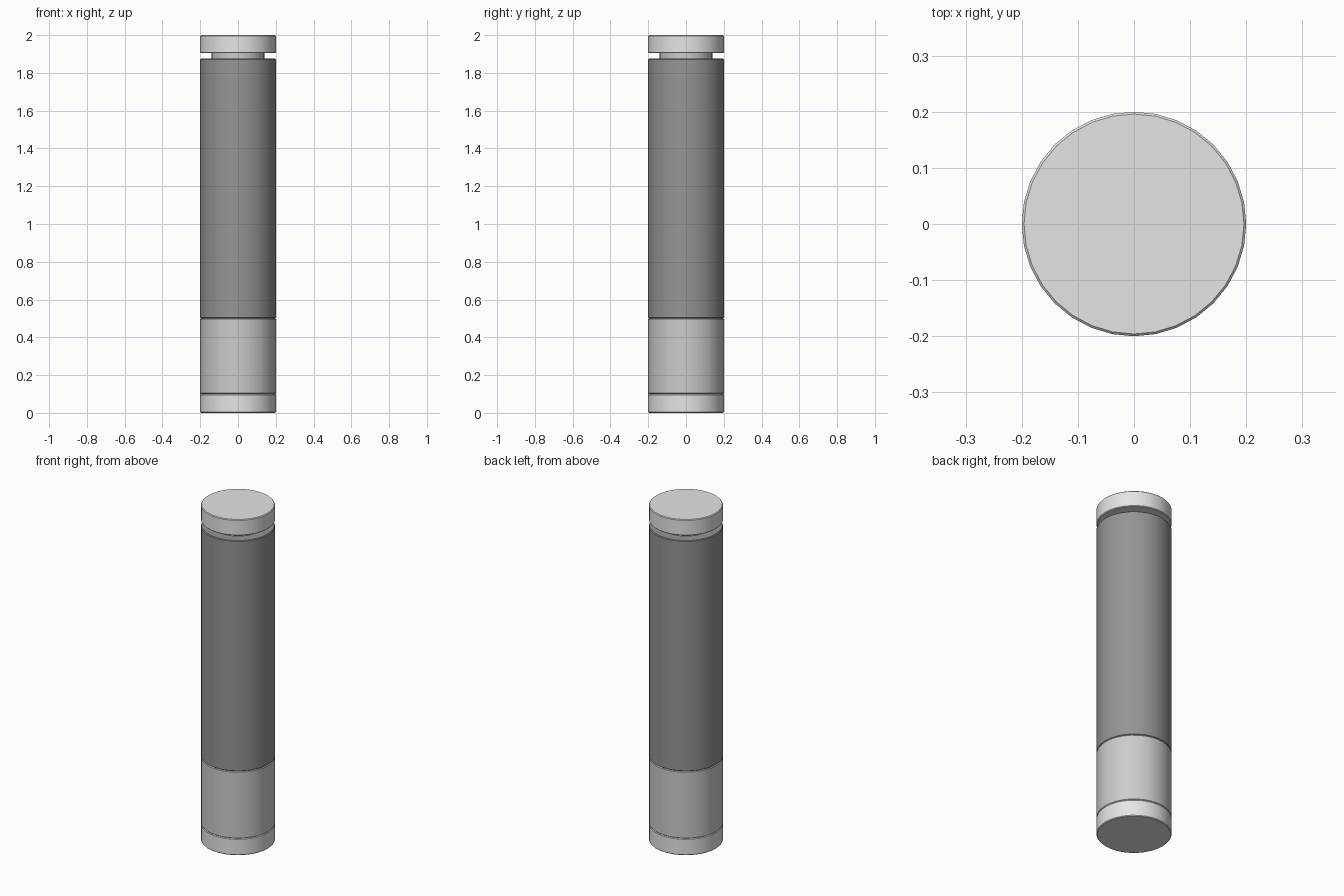
import bpy
import math

if "Cube" in bpy.data.objects:
    bpy.data.objects.remove(bpy.data.objects["Cube"])


def material(name, rgb):
    m = bpy.data.materials.new(name)
    m.diffuse_color = (*rgb, 1)
    m.use_nodes = True
    m.node_tree.nodes["Principled BSDF"].inputs["Base Color"].default_value = m.diffuse_color
    return m


light = material("light_grey", (0.78, 0.78, 0.81))
mid = material("mid_grey", (0.62, 0.62, 0.62))
dark = material("dark_grey", (0.3, 0.3, 0.3))


def section(name, radius, z0, z1, mat, bevel=0.004):
    bpy.ops.mesh.primitive_cylinder_add(vertices=32, radius=radius, depth=z1 - z0,
                                        location=(0, 0, (z0 + z1) / 2))
    ob = bpy.context.object
    ob.name = name
    ob.data.materials.append(mat)
    bpy.ops.object.shade_smooth_by_angle(angle=math.radians(30))
    if bevel:
        b = ob.modifiers.new("edge_bevel", 'BEVEL')
        b.width = bevel
        b.segments = 1
        b.limit_method = 'ANGLE'
        b.angle_limit = math.radians(40)
    return ob


# Stacked sections of the tube, bottom to top
section("base_cap", 0.2, 0.0, 0.1, light)
section("lower_band", 0.2, 0.1, 0.5, mid)
section("main_body", 0.2, 0.5, 1.875, dark)
section("neck", 0.14, 1.875, 1.905, mid, bevel=0)
section("top_cap", 0.2, 1.905, 2.0, light)
